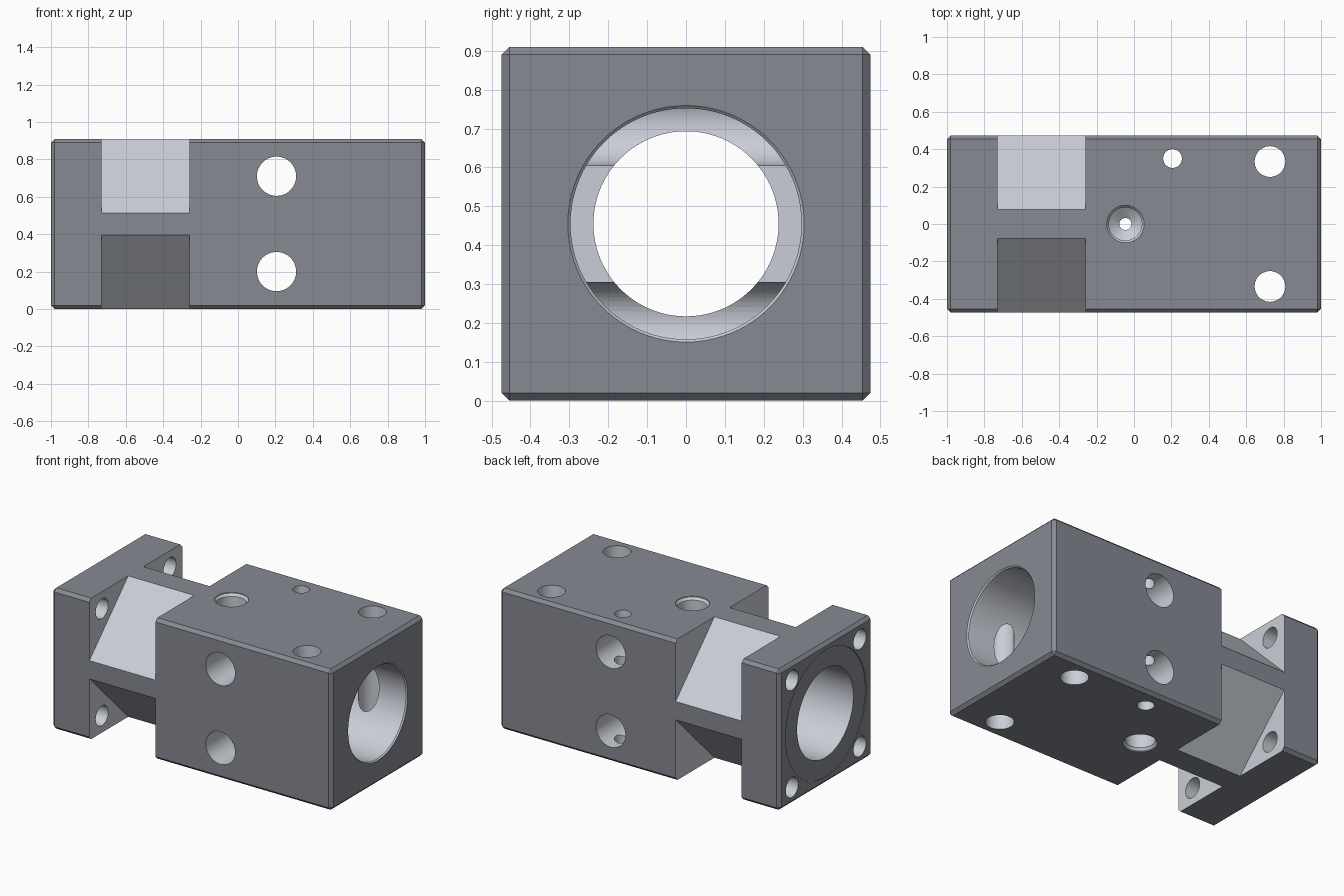
import bpy, bmesh, math
from mathutils import Vector

if "Cube" in bpy.data.objects:
    bpy.data.objects.remove(bpy.data.objects["Cube"])

HY, HZ = 0.474, 0.455          # half width and half height of the block
CZ = HZ                        # height of the main bore axis

# Dark coating outside, lighter bare metal on machined surfaces
FINISHES = []
for name, color in (("dark_coating", (0.236, 0.251, 0.289, 1)),
                    ("bare_metal", (0.59, 0.616, 0.68, 1))):
    mat = bpy.data.materials.new(name)
    mat.diffuse_color = color
    mat.use_nodes = True
    mat.node_tree.nodes["Principled BSDF"].inputs["Base Color"].default_value = mat.diffuse_color
    FINISHES.append(mat)


def make_object(name, bm, finish):
    bmesh.ops.recalc_face_normals(bm, faces=bm.faces)
    for f in bm.faces:
        f.material_index = finish
    mesh = bpy.data.meshes.new(name)
    bm.to_mesh(mesh)
    bm.free()
    for mat in FINISHES:
        mesh.materials.append(mat)
    obj = bpy.data.objects.new(name, mesh)
    bpy.context.collection.objects.link(obj)
    return obj


def revolve(name, profile, origin, axis, sides=48, finish=1):
    """Closed turned solid: profile is (distance along axis, radius)."""
    bm = bmesh.new()
    turn = Vector((0, 0, 1)).rotation_difference(Vector(axis)).to_matrix()
    rings = []
    for t, r in profile:
        ring = []
        for i in range(sides):
            a = 2 * math.pi * i / sides
            p = turn @ Vector((r * math.cos(a), r * math.sin(a), t))
            ring.append(bm.verts.new(p + Vector(origin)))
        rings.append(ring)
    for a, b in zip(rings, rings[1:]):
        for i in range(sides):
            j = (i + 1) % sides
            bm.faces.new((a[i], a[j], b[j], b[i]))
    bm.faces.new(rings[0])
    bm.faces.new(rings[-1])
    return make_object(name, bm, finish)


def prism(name, points, x0, x1):
    """Polygon in the YZ plane extruded along X."""
    bm = bmesh.new()
    face = bm.faces.new([bm.verts.new((x0, y, z)) for y, z in points])
    ext = bmesh.ops.extrude_face_region(bm, geom=[face])
    verts = [v for v in ext["geom"] if isinstance(v, bmesh.types.BMVert)]
    bmesh.ops.translate(bm, verts=verts, vec=(x1 - x0, 0, 0))
    bm.faces.ensure_lookup_table()
    if len(bm.faces) < len(points) + 2:      # close the start cap if it was moved
        bmesh.ops.holes_fill(bm, edges=bm.edges[:])
    return make_object(name, bm, 1)


def subtract(body, cutter):
    mod = body.modifiers.new("cut", "BOOLEAN")
    mod.operation = "DIFFERENCE"
    mod.solver = "EXACT"
    mod.material_mode = "INDEX"
    mod.object = cutter
    bpy.context.view_layer.objects.active = body
    bpy.ops.object.modifier_apply(modifier=mod.name)
    bpy.data.objects.remove(cutter, do_unlink=True)


# Chamfered block
bm = bmesh.new()
bmesh.ops.create_cube(bm, size=1)
for v in bm.verts:
    v.co = (v.co.x * 2, v.co.y * 2 * HY, v.co.z * 2 * HZ + CZ)
bmesh.ops.bevel(bm, geom=bm.edges[:], offset=0.02, segments=1, affect="EDGES")
housing = make_object("nut_housing", bm, 0)

# Four slanted corner notches behind the flange, and the flange bolt holes
C, FAR = 0.533, 0.6
for sy in (-1, 1):
    for sz in (-1, 1):
        pts = [(FAR, C - FAR), (FAR, FAR), (C - FAR, FAR)]
        subtract(housing, prism("notch", [(sy * y, CZ + sz * z) for y, z in pts],
                                -0.73, -0.258))
        subtract(housing, revolve("flange_hole", [(-1.1, 0.064), (-0.6, 0.064)],
                                  (0, sy * 0.346, CZ + sz * 0.346), (1, 0, 0), 32))

# Shallow round recess on the flange face, then the stepped main bore
subtract(housing, revolve("recess", [(-1.1, 0.41), (-0.995, 0.41)],
                          (0, 0, CZ), (1, 0, 0), 96, finish=0))
bore = [(-1.1, 0.287), (-0.5, 0.287), (-0.5, 0.238),
        (0.2, 0.238), (0.2, 0.297), (0.992, 0.297), (1.0, 0.304), (1.1, 0.304)]
subtract(housing, revolve("bore", bore, (0, 0, CZ), (1, 0, 0), 96))

# Cross holes through front and back
for sz in (-1, 1):
    subtract(housing, revolve("cross_hole", [(-0.6, 0.105), (0.6, 0.105)],
                              (0.206, 0, CZ + sz * 0.255), (0, 1, 0)))

# Vertical holes: two large pins and one small passage
for x, y, r in ((0.727, 0.334, 0.082), (0.727, -0.334, 0.082), (0.206, 0.35, 0.05)):
    subtract(housing, revolve("vertical_hole", [(-0.6, r), (0.6, r)],
                              (x, y, CZ), (0, 0, 1)))

# Lubrication ports on top and bottom with conical floors
half = [(0.6, 0.1), (0.45, 0.1), (0.435, 0.088), (0.32, 0.088), (0.28, 0.032)]
port = [(-t, r) for t, r in half] + half[::-1]
subtract(housing, revolve("port", port, (-0.046, 0, CZ), (0, 0, 1)))

# Smooth bores, crisp edges
bpy.ops.object.select_all(action="DESELECT")
housing.select_set(True)
bpy.context.view_layer.objects.active = housing
bpy.ops.object.shade_smooth_by_angle(angle=math.radians(25))
